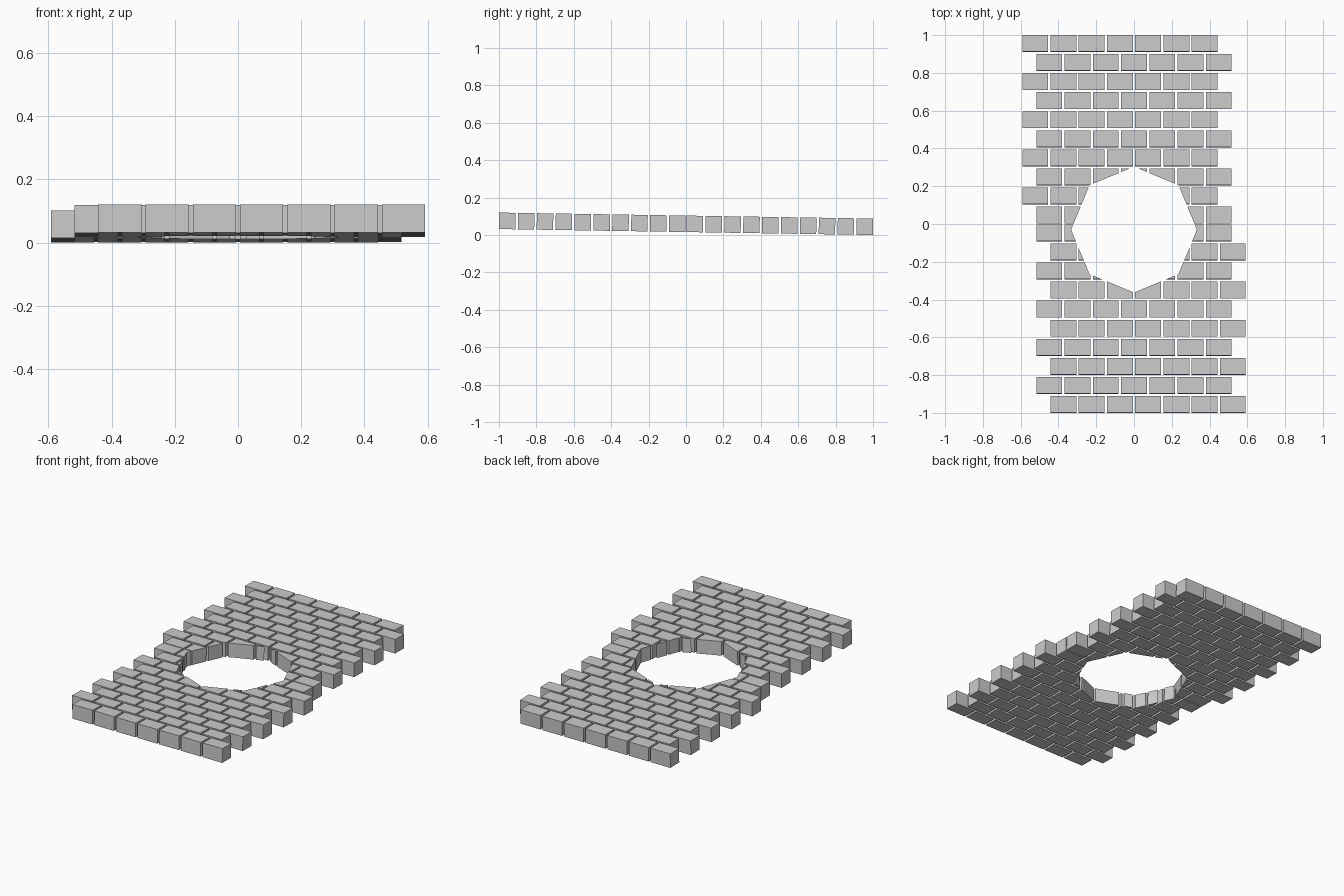
import bpy, bmesh, math
from mathutils import Matrix

if "Cube" in bpy.data.objects:
    bpy.data.objects.remove(bpy.data.objects["Cube"], do_unlink=True)

# Brick size, mortar gap and slab layout
LENGTH, DEPTH, HEIGHT, GAP = 0.1365, 0.088, 0.088, 0.013
COLUMNS, ROWS = 7, 10
PITCH_X, PITCH_Y = LENGTH + GAP, DEPTH + GAP
SLOPE = math.atan(0.016)

stone = bpy.data.materials.new("grey_stone")
stone.diffuse_color = (0.6, 0.6, 0.6, 1)
stone.use_nodes = True
stone.node_tree.nodes["Principled BSDF"].inputs["Base Color"].default_value = (0.6, 0.6, 0.6, 1)


def make_object(name, bm):
    mesh = bpy.data.meshes.new(name)
    bm.to_mesh(mesh)
    bm.free()
    obj = bpy.data.objects.new(name, mesh)
    bpy.context.collection.objects.link(obj)
    return obj


def brick_half(name, side):
    """Running-bond bricks from one end (side = +1 back, -1 front) to the middle."""
    bm = bmesh.new()
    tilt = Matrix.Translation((0, 0, 0.06)) @ Matrix.Rotation(-SLOPE, 4, "X")
    for row in range(ROWS):
        y = side * (1 - DEPTH / 2 - row * PITCH_Y)
        shift = -side * PITCH_X / 2 if row % 2 == 0 else 0
        for col in range(COLUMNS):
            x = (col - (COLUMNS - 1) / 2) * PITCH_X + shift
            place = Matrix.Translation((x, y, 0)) @ Matrix.Diagonal((LENGTH, DEPTH, HEIGHT, 1))
            bmesh.ops.create_cube(bm, size=1, matrix=tilt @ place)
    obj = make_object(name, bm)
    obj.data.materials.append(stone)
    return obj


# Octagonal prism for the opening
bm = bmesh.new()
bmesh.ops.create_cone(bm, cap_ends=True, segments=8, radius1=0.333, radius2=0.333,
                      depth=1, matrix=Matrix.Translation((0, -0.03, 0)))
cutter = make_object("opening_cutter", bm)
cutter.data.materials.append(stone)
cutter.hide_render = True

# Both halves of the paving, each with the opening cut out
for name, side in (("back_bricks", 1), ("front_bricks", -1)):
    half = brick_half(name, side)
    cut = half.modifiers.new("opening", "BOOLEAN")
    cut.operation = "DIFFERENCE"
    cut.solver = "EXACT"
    cut.object = cutter
    bpy.context.view_layer.objects.active = half
    bpy.ops.object.modifier_apply(modifier=cut.name)

bpy.data.objects.remove(cutter, do_unlink=True)
